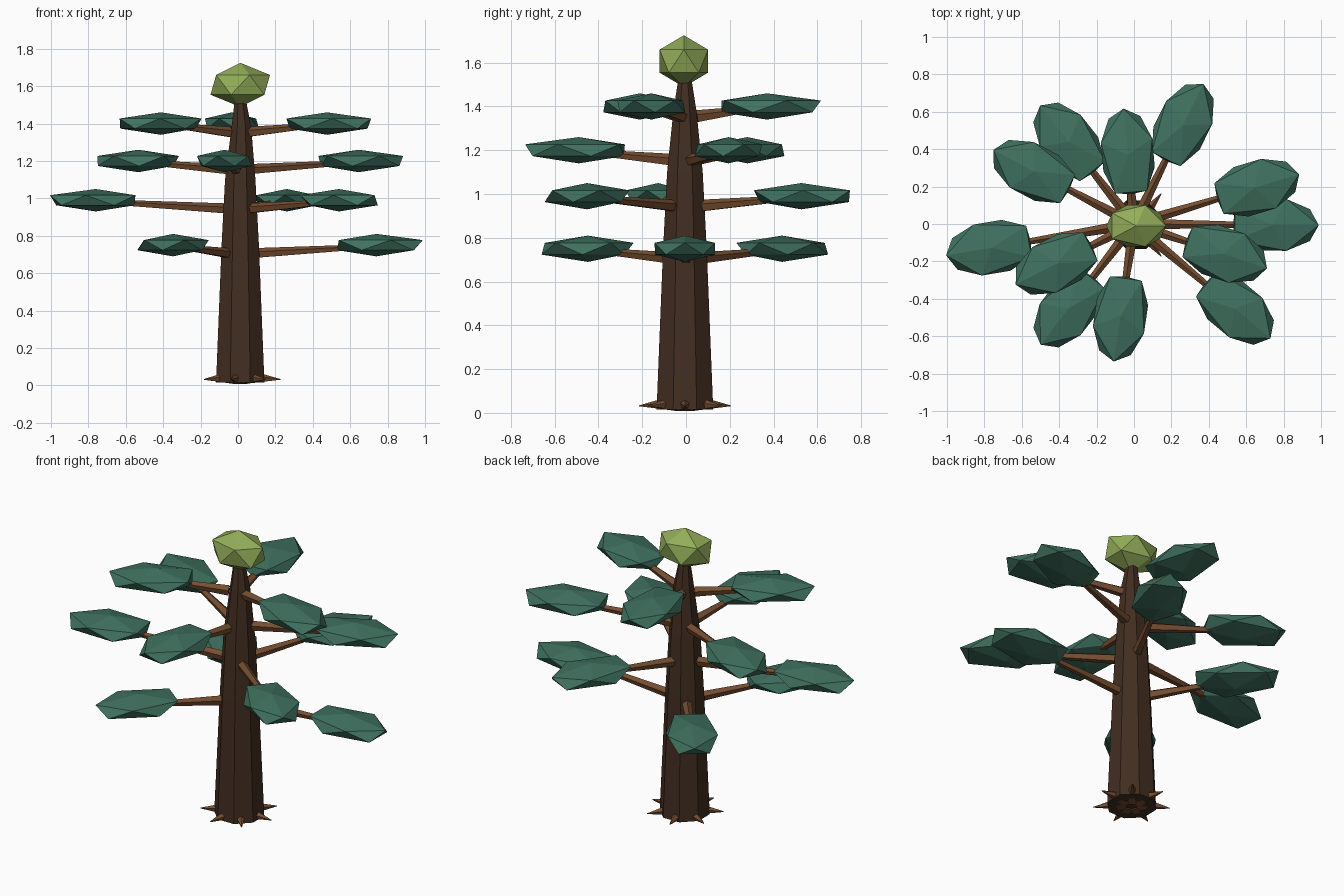
import bpy, bmesh
from math import sin, cos, atan2, pi, hypot
from mathutils import Matrix, Vector

if "Cube" in bpy.data.objects:
    bpy.data.objects.remove(bpy.data.objects["Cube"])


def material(name, rgb):
    m = bpy.data.materials.new(name)
    m.diffuse_color = (*rgb, 1)
    m.use_nodes = True
    m.node_tree.nodes["Principled BSDF"].inputs["Base Color"].default_value = m.diffuse_color
    return m


BARK = material("dark_bark", (0.055, 0.027, 0.015))
WOOD = material("light_wood", (0.18, 0.075, 0.03))
LEAF = material("leaf_green", (0.05, 0.165, 0.115))
TIP = material("tip_green", (0.29, 0.42, 0.10))


def finish(bm, name, mat):
    bmesh.ops.recalc_face_normals(bm, faces=bm.faces)
    me = bpy.data.meshes.new(name)
    bm.to_mesh(me)
    bm.free()
    me.materials.append(mat)
    ob = bpy.data.objects.new(name, me)
    bpy.context.collection.objects.link(ob)
    return ob


def limb(name, a, b, r1, r2, sides, mat):
    """Tapered stick from a to b."""
    a, b = Vector(a), Vector(b)
    d = b - a
    bm = bmesh.new()
    bmesh.ops.create_cone(bm, cap_ends=True, segments=sides, radius1=r1, radius2=r2, depth=d.length)
    rot = d.to_track_quat('Z', 'Y').to_matrix().to_4x4()
    bm.transform(Matrix.Translation((a + b) / 2) @ rot)
    return finish(bm, name, mat)


def blob(name, centre, size, yaw, mat, blunt=1.0):
    """Stretched icosahedron; blunt pulls in the inner end."""
    bm = bmesh.new()
    bmesh.ops.create_icosphere(bm, subdivisions=1, radius=1)
    min(bm.verts, key=lambda v: v.co.x).co.x *= blunt
    bm.transform(Matrix.Translation(centre) @ Matrix.Rotation(yaw, 4, 'Z')
                 @ Matrix.Diagonal((*size, 1)))
    return finish(bm, name, mat)


# Trunk: lofted eight-sided rings (z, radius, x offset)
bm = bmesh.new()
rings = []
for z, r, ox in [(0.015, 0.14, 0.012), (0.75, 0.108, 0.012), (1.1, 0.088, 0.012),
                 (1.38, 0.057, 0.018), (1.54, 0.03, 0.012)]:
    rings.append([bm.verts.new((ox + r * cos((i + 0.5) * pi / 4),
                                -0.005 + r * sin((i + 0.5) * pi / 4), z)) for i in range(8)])
for lo, hi in zip(rings, rings[1:]):
    for i in range(8):
        j = (i + 1) % 8
        bm.faces.new((lo[i], lo[j], hi[j], hi[i]))
bm.faces.new(rings[0][::-1])
bm.faces.new(rings[-1])
finish(bm, "trunk", BARK)

# Root spikes around the base
for i in range(7):
    a = i * 2 * pi / 7
    limb(f"root_{i + 1}", (0.012 + 0.03 * cos(a), -0.005 + 0.03 * sin(a), 0.043),
         (0.012 + 0.215 * cos(a), -0.005 + 0.215 * sin(a), 0.032), 0.043, 0.002, 5, WOOD)

# Branch tiers: pad height and three pad centres each
TIERS = [
    (0.75, [(0.76, -0.005), (-0.36, 0.455), (-0.36, -0.465)]),
    (0.99, [(-0.78, -0.13), (0.27, 0.545), (0.555, -0.465)]),
    (1.20, [(-0.55, 0.29), (-0.075, -0.51), (0.665, 0.20)]),
    (1.40, [(-0.43, -0.22), (-0.035, 0.39), (0.495, -0.165)]),
]
for t, (z, pads) in enumerate(TIERS, 1):
    for n, (x, y) in enumerate(pads, 1):
        yaw, dist = atan2(y, x), hypot(x, y)
        c, s = cos(yaw), sin(yaw)
        limb(f"branch_{t}_{n}", (0.05 * c, 0.05 * s, z - 0.047),
             ((dist - 0.08) * c, (dist - 0.08) * s, z - 0.01), 0.03, 0.014, 5, WOOD)
        blob(f"leaf_pad_{t}_{n}", ((dist - 0.02) * c, (dist - 0.02) * s, z),
             (0.277, 0.162, 0.06), yaw, LEAF, 0.85)

# Light green tip on top
blob("crown_tip", (0.012, -0.01, 1.607), (0.178, 0.13, 0.118), 0, TIP)
